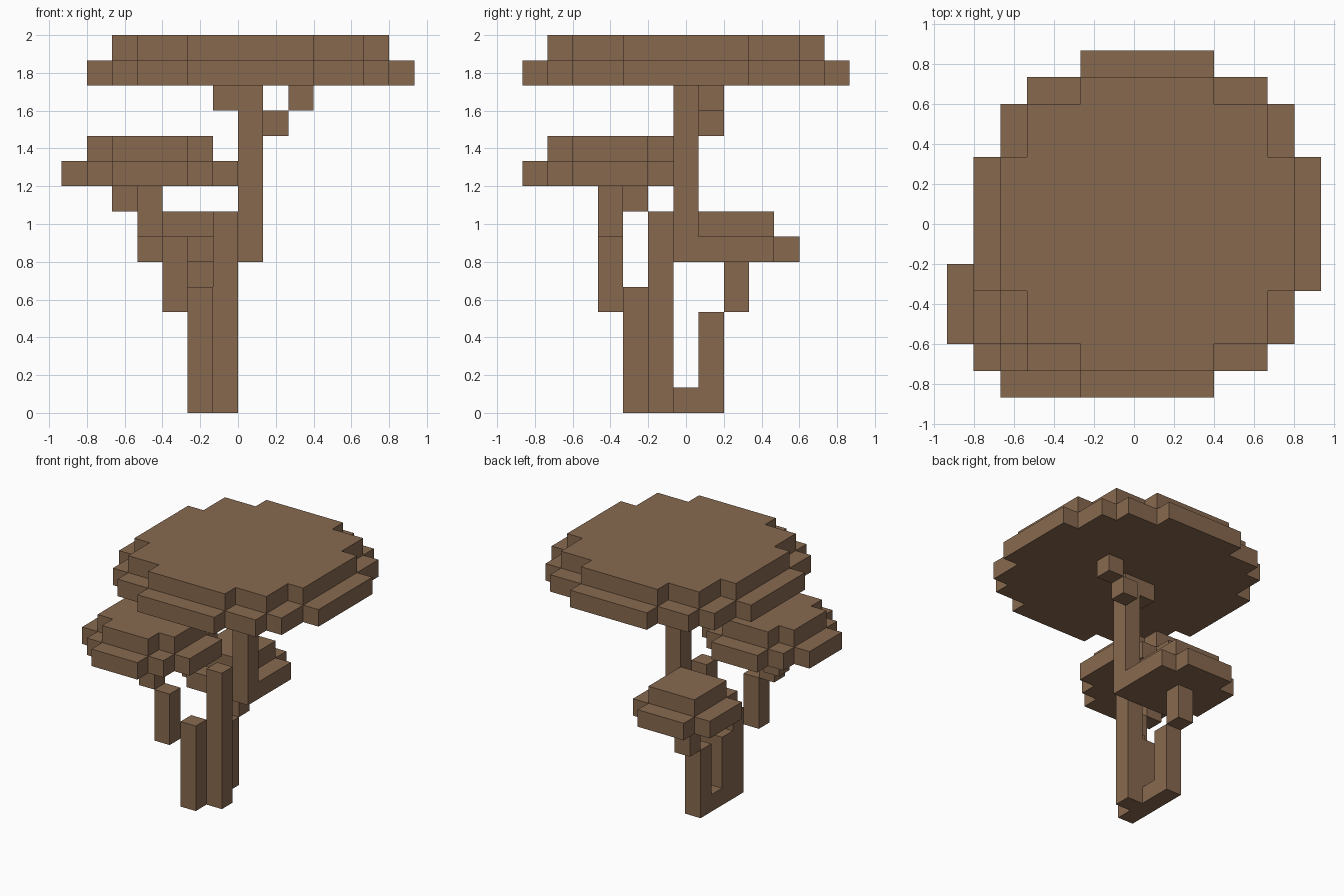
import bpy, bmesh
from mathutils import Vector

if "Cube" in bpy.data.objects:
    bpy.data.objects.remove(bpy.data.objects["Cube"], do_unlink=True)

U = 2 / 15                          # edge of one block
ORIGIN = Vector((7, 6.5, 0))        # block grid origin, in blocks

bark = bpy.data.materials.new("brown_bark")
bark.use_nodes = True
bark.diffuse_color = (0.242, 0.141, 0.078, 1)
bark.node_tree.nodes["Principled BSDF"].inputs["Base Color"].default_value = bark.diffuse_color


def prism(name, outline, bottom, height):
    """Extrude a flat outline, given in blocks, straight up."""
    bm = bmesh.new()
    verts = [bm.verts.new((Vector((x, y, bottom)) - ORIGIN) * U) for x, y in outline]
    face = bm.faces.new(verts)
    top = bmesh.ops.extrude_face_region(bm, geom=[face])["geom"]
    moved = [v for v in top if isinstance(v, bmesh.types.BMVert)]
    bmesh.ops.translate(bm, verts=moved, vec=(0, 0, height * U))
    bmesh.ops.recalc_face_normals(bm, faces=bm.faces)
    mesh = bpy.data.meshes.new(name)
    bm.to_mesh(mesh)
    bm.free()
    mesh.materials.append(bark)
    obj = bpy.data.objects.new(name, mesh)
    bpy.context.collection.objects.link(obj)
    return obj


def column(name, x, y, bottom, height, length=1, width=1):
    """Upright run of blocks."""
    prism(name, [(x, y), (x + width, y), (x + width, y + length), (x, y + length)],
          bottom, height)


def canopy_layer(name, cx, cy, bottom, widths):
    """Stepped round slab: one width per row of blocks, front to back."""
    y0 = cy - len(widths) / 2
    right = []
    for row, w in enumerate(widths):
        for p in ((w / 2, y0 + row), (w / 2, y0 + row + 1)):
            if not right or right[-1] != p:
                right.append(p)
    # drop points that lie in the middle of a straight side
    right = [p for i, p in enumerate(right)
             if not (0 < i < len(right) - 1 and right[i - 1][0] == p[0] == right[i + 1][0])]
    left = [(-x, y) for x, y in reversed(right)]
    prism(name, [(cx + x, y) for x, y in right + left], bottom, 1)


# Canopies: a wide lower slab with a smaller slab on top
canopy_layer("crown_lower", 7.5, 6.5, 13, [5, 9, 11, 11] + [13] * 5 + [11, 11, 9, 5])
canopy_layer("crown_upper", 7.5, 6.5, 14, [5, 9, 9] + [11] * 5 + [9, 9, 5])
canopy_layer("front_canopy_lower", 3.5, 3.5, 9, [3, 5, 7, 7, 7, 5, 3])
canopy_layer("front_canopy_upper", 3.5, 3.5, 10, [3, 5, 5, 5, 3])
canopy_layer("back_canopy_lower", 5.5, 8.5, 6, [3, 5, 5, 5, 3])
canopy_layer("back_canopy_upper", 5.5, 8.5, 7, [3, 3, 3])

# Trunk
column("trunk_base", 6, 5, 0, 8)
column("trunk_top", 7, 6, 6, 7)
column("trunk_side_knot", 6, 6, 12, 1)

# Roots and lower stems
column("front_stem", 5, 4, 0, 5)
column("middle_stem", 5, 5, 0, 4)
column("root", 5, 6, 0, 1)
column("back_stem", 5, 7, 0, 4)
column("back_branch", 5, 8, 4, 2)

# Branch to the front canopy
column("front_branch_lower", 4, 3, 4, 3)
column("front_branch_upper", 3, 3, 7, 2)
column("front_branch_tip", 2, 4, 8, 1)

# Small branch under the crown
column("crown_branch_lower", 8, 7, 11, 1)
column("crown_branch_upper", 9, 7, 12, 1)
